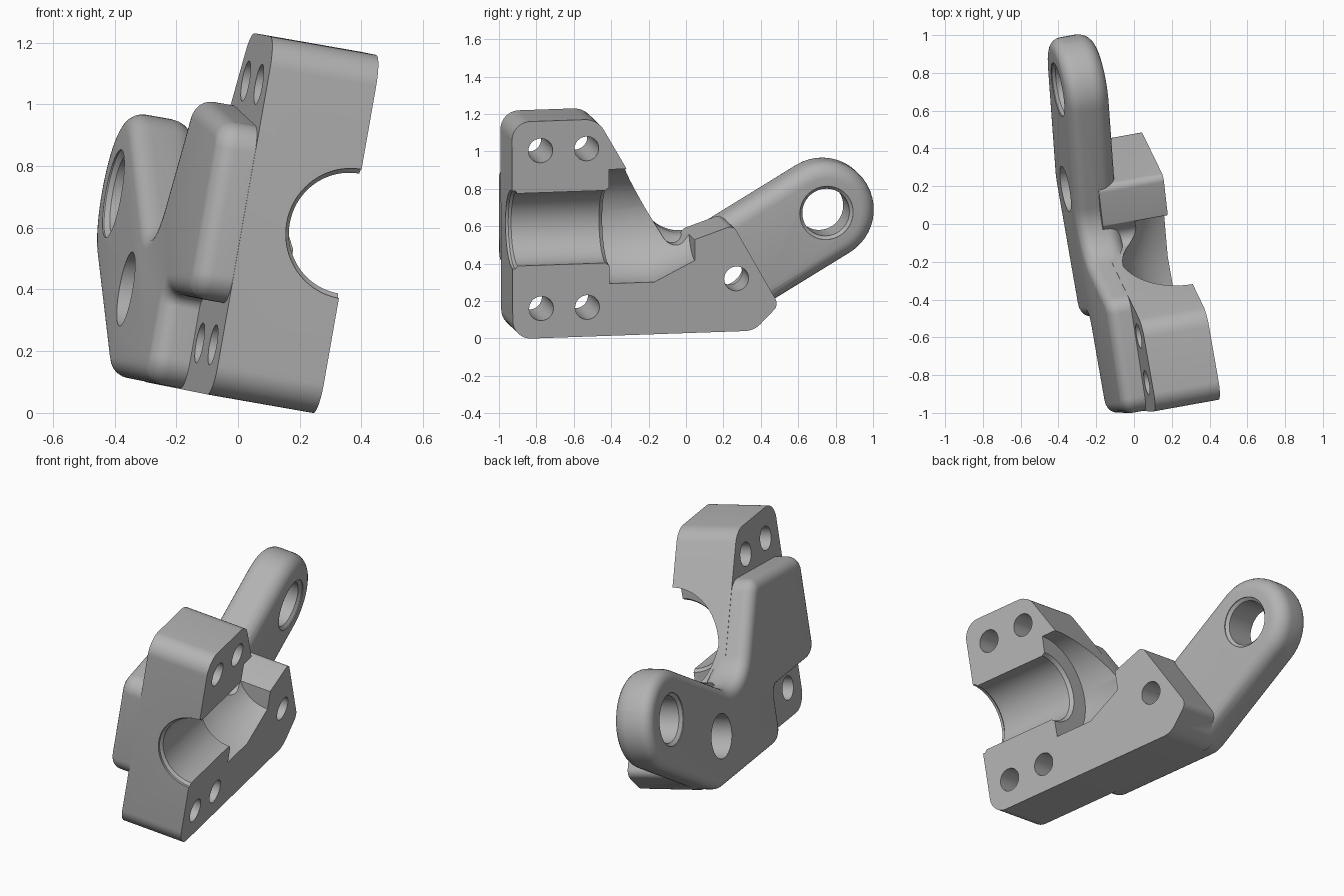
import bpy, bmesh, math
from mathutils import Matrix, Vector

if "Cube" in bpy.data.objects:
    bpy.data.objects.remove(bpy.data.objects["Cube"], do_unlink=True)

grey = bpy.data.materials.new("cast_grey")
grey.use_nodes = True
grey.diffuse_color = (0.45, 0.45, 0.45, 1)
grey.node_tree.nodes["Principled BSDF"].inputs["Base Color"].default_value = (0.45, 0.45, 0.45, 1)


def rounded(corners):
    """Turn (v, w, radius) corners into (point, outward normal) pairs with arcs."""
    out = []
    for i, (v, w, r) in enumerate(corners):
        p = Vector((v, w))
        a = (Vector(corners[i - 1][:2]) - p).normalized()
        b = (Vector(corners[(i + 1) % len(corners)][:2]) - p).normalized()
        half = math.acos(a.dot(b)) / 2
        c = p + (a + b).normalized() * (r / math.sin(half))
        s = p + a * (r / math.tan(half)) - c
        e = p + b * (r / math.tan(half)) - c
        turn = math.atan2(s.x * e.y - s.y * e.x, s.dot(e))
        n = max(3, int(abs(turn) / math.radians(8)))
        for k in range(n + 1):
            t = turn * k / n
            arm = Vector((s.x * math.cos(t) - s.y * math.sin(t),
                          s.x * math.sin(t) + s.y * math.cos(t)))
            out.append((c + arm, arm.normalized() * math.copysign(1, turn)))
    return out


def loft(name, rings):
    """Skin closed rings of equal length and cap both ends."""
    bm = bmesh.new()
    loops = [[bm.verts.new(co) for co in ring] for ring in rings]
    for lo, hi in zip(loops, loops[1:]):
        for k in range(len(lo)):
            j = (k + 1) % len(lo)
            bm.faces.new((lo[k], lo[j], hi[j], hi[k]))
    bm.faces.new(loops[0])
    bm.faces.new(loops[-1])
    bmesh.ops.recalc_face_normals(bm, faces=bm.faces)
    mesh = bpy.data.meshes.new(name)
    bm.to_mesh(mesh)
    bm.free()
    mesh.materials.append(grey)
    ob = bpy.data.objects.new(name, mesh)
    bpy.context.collection.objects.link(ob)
    return ob


def slab(name, corners, levels):
    """Stack an outline at (u, inset) levels."""
    outline = rounded(corners)
    return loft(name, [[(u, *(p - n * inset)) for p, n in outline] for u, inset in levels])


def lathe(name, profile, axis, centre, steps=64):
    """Solid of revolution from (position, radius) points along u or v."""
    rings = []
    for s, r in profile:
        ring = []
        for k in range(steps):
            a = 2 * math.pi * (k + 0.5) / steps
            x, y = r * math.cos(a), r * math.sin(a)
            ring.append(Vector((s, x, y) if axis == 'u' else (x, s, y)) + Vector(centre))
        rings.append(ring)
    return loft(name, rings)


def combine(target, tool, operation):
    mod = target.modifiers.new("join", 'BOOLEAN')
    mod.operation = operation
    mod.solver = 'MANIFOLD'
    mod.object = tool
    deps = bpy.context.evaluated_depsgraph_get()
    deps.update()
    mesh = bpy.data.meshes.new_from_object(target.evaluated_get(deps))
    target.modifiers.clear()
    target.data = mesh
    bpy.data.objects.remove(tool, do_unlink=True)


# Clamp block: bolt flanges and lower foot, flat parting face at u = 0
bracket = slab("clamp_bracket", [
    (-.94, .029, .1), (.37, .029, .12), (.505, .165, .05), (.26, .605, .04),
    (.053, .536, .01), (-.033, .43, .06), (-.475, 1.207, .12), (-.94, 1.207, .1)],
    [(-.354, 0), (0, 0)])

# Back web with the pivot arm in one outline, both rims filleted
centre, radius, ang = Vector((.81, .61)), .268, math.radians(30)
d = Vector((math.cos(ang), math.sin(ang))) * .27
n = Vector((-d.y, d.x))
arc = [math.radians(15 * k) for k in range(7)]
back = [(-.48 + .06 * (1 - math.cos(a)), .06 * (1 - math.sin(a))) for a in arc]
front = [(-.25 - .085 * (1 - math.cos(a)), .085 * (1 - math.sin(a))) for a in reversed(arc)]
web = slab("web_and_arm", [
    (-.937, .33, .09), (-.42, .33, .04), (-.42, .032, .09), (.35, .032, .15),
    (*(centre + d - n), radius), (*(centre + d + n), radius),
    (-.036, .432, .22), (-.343, .97, .09), (-.937, .905, .09)], back + front)
combine(bracket, web, 'UNION')

# Shaft bore opening into a wider tapered cavity
bore = lathe("bore_cutter", [
    (-1.1, .212), (-.925, .212), (-.912, .197), (-.435, .197), (-.415, .212),
    (-.413, .31), (-.17, .31), (.05, .2)], 'v', (0, 0, .622), 96)
combine(bracket, bore, 'DIFFERENCE')

# Bolt holes, the last one counterbored from the back
for v, w in [(-.785, 1.047), (-.535, 1.049), (-.785, .19), (-.535, .188)]:
    hole = lathe("hole_cutter", [(-.7, .066), (.2, .066)], 'u', (0, v, w), 40)
    combine(bracket, hole, 'DIFFERENCE')
foot_hole = lathe("foot_hole_cutter", [(-.7, .122), (-.2, .122), (-.199, .066), (.2, .066)],
                  'u', (0, .275, .315))
combine(bracket, foot_hole, 'DIFFERENCE')

# Pivot eye with chamfered rims
eye = lathe("eye_cutter", [(-.7, .145), (-.475, .145), (-.46, .128), (-.27, .128),
                           (-.255, .145), (.2, .145)], 'u', (0, centre.x, centre.y))
combine(bracket, eye, 'DIFFERENCE')

# Tilt the part into its standing pose
ax = Vector((1, .18, -.175)).normalized()
ay = Vector((-.174, 1, .035))
ay = (ay - ax * ay.dot(ax)).normalized()
tilt = Matrix((ax, ay, ax.cross(ay))).transposed().to_4x4()
bracket.data.transform(Matrix.Translation((.095, 0, 0)) @ tilt)

bpy.context.view_layer.objects.active = bracket
bracket.select_set(True)
bpy.ops.object.shade_smooth_by_angle(angle=math.radians(30))
